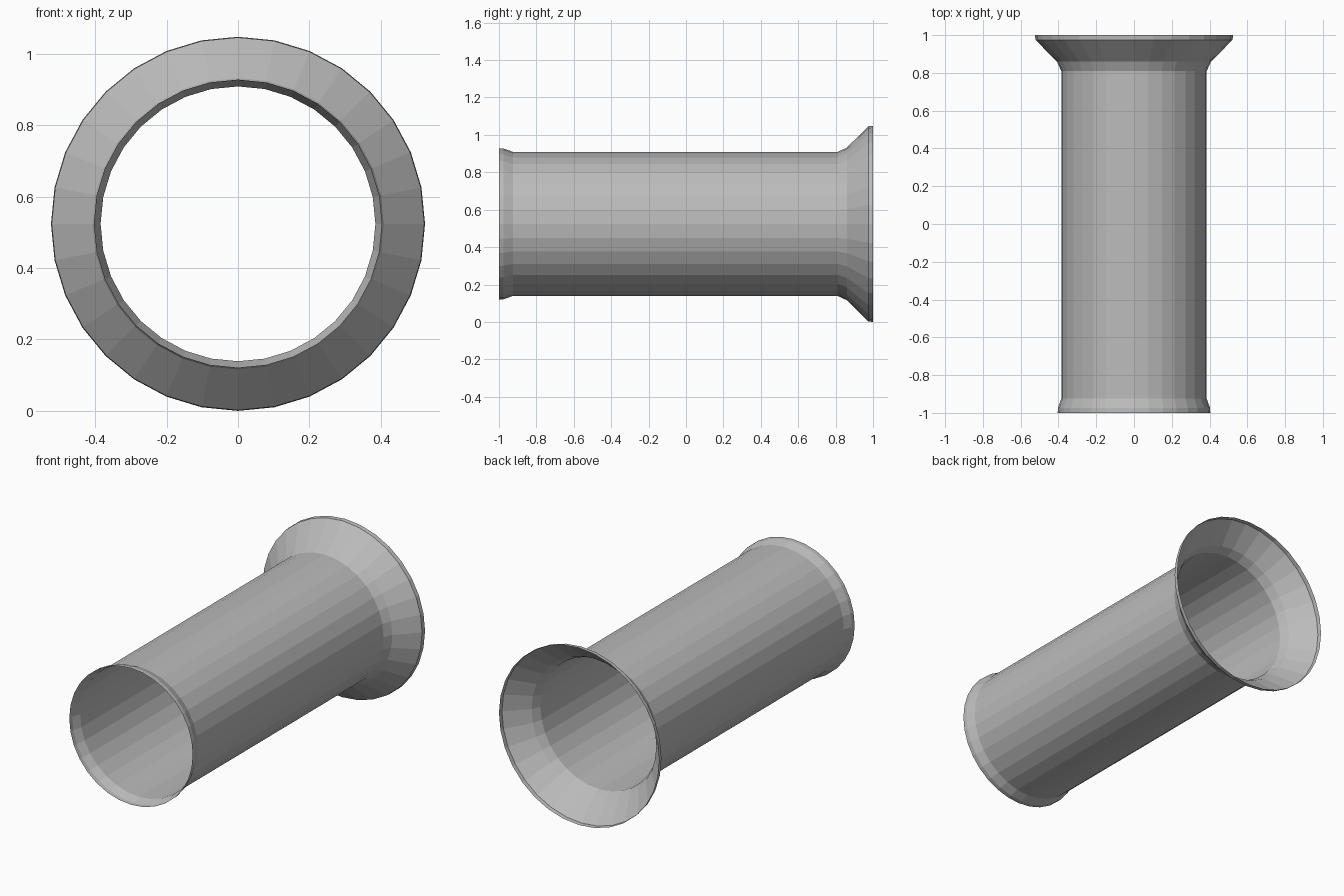
import bpy, bmesh, math

if "Cube" in bpy.data.objects:
    bpy.data.objects.remove(bpy.data.objects["Cube"])

SEGMENTS = 32
AXIS_Z = 0.524

# Thin-walled profile along y: (y, radius)
PROFILE = [(-1.0, 0.404), (-0.975, 0.403), (-0.925, 0.385), (0.81, 0.385),
           (0.86, 0.408), (0.975, 0.522), (1.0, 0.524)]

grey = bpy.data.materials.new("plain grey")
grey.diffuse_color = (0.5, 0.5, 0.5, 1)
grey.use_nodes = True
grey.node_tree.nodes["Principled BSDF"].inputs["Base Color"].default_value = grey.diffuse_color

# Open tube with a small front lip and a wide rear flare
bm = bmesh.new()
rings = []
for y, r in PROFILE:
    ring = []
    for i in range(SEGMENTS):
        a = 2 * math.pi * i / SEGMENTS
        ring.append(bm.verts.new((r * math.cos(a), y, AXIS_Z + r * math.sin(a))))
    rings.append(ring)
for a, b in zip(rings, rings[1:]):
    for i in range(SEGMENTS):
        j = (i + 1) % SEGMENTS
        bm.faces.new((a[i], b[i], b[j], a[j]))

# Make the normals point away from the axis
bm.normal_update()
for f in bm.faces:
    c = f.calc_center_median()
    if f.normal.x * c.x + f.normal.z * (c.z - AXIS_Z) < 0:
        f.normal_flip()

mesh = bpy.data.meshes.new("flared_tube")
bm.to_mesh(mesh)
bm.free()
mesh.materials.append(grey)
tube = bpy.data.objects.new("flared_tube", mesh)
bpy.context.collection.objects.link(tube)
